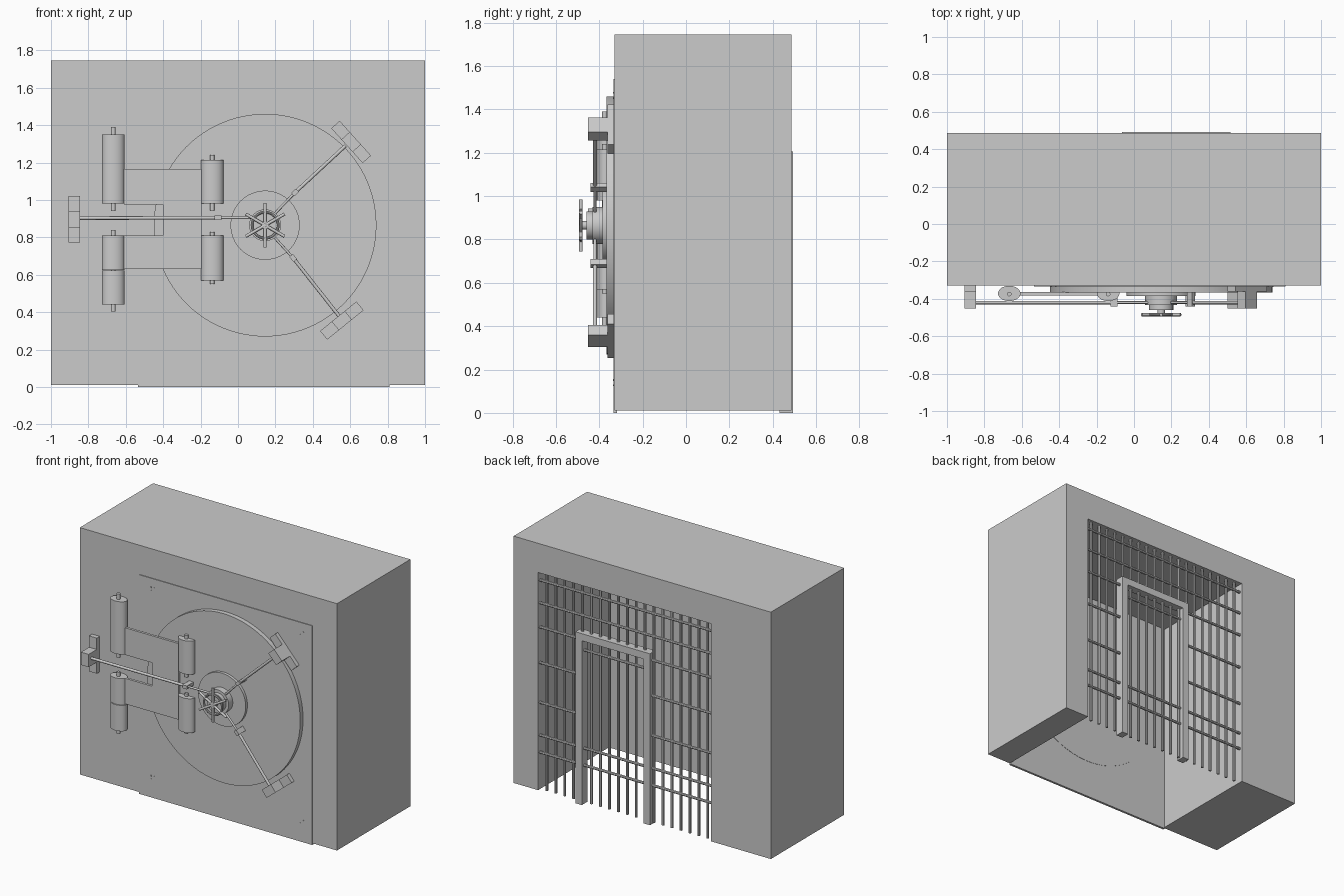
import bpy, bmesh, math
from mathutils import Vector

if "Cube" in bpy.data.objects:
    bpy.data.objects.remove(bpy.data.objects["Cube"])


def finish(name, bm, smooth=False):
    bmesh.ops.recalc_face_normals(bm, faces=bm.faces)
    me = bpy.data.meshes.new(name)
    bm.to_mesh(me)
    bm.free()
    ob = bpy.data.objects.new(name, me)
    bpy.context.collection.objects.link(ob)
    if smooth:
        bpy.ops.object.select_all(action='DESELECT')
        bpy.context.view_layer.objects.active = ob
        ob.select_set(True)
        bpy.ops.object.shade_smooth_by_angle(angle=math.radians(35))
    return ob


def box(name, x0, x1, y0, y1, z0, z1):
    bm = bmesh.new()
    bmesh.ops.create_cube(bm, size=1)
    for v in bm.verts:
        v.co = Vector(((x0 + x1) / 2 + v.co.x * (x1 - x0),
                       (y0 + y1) / 2 + v.co.y * (y1 - y0),
                       (z0 + z1) / 2 + v.co.z * (z1 - z0)))
    return finish(name, bm)


def turned_box(name, x, z, angle, length, width, y0, y1):
    """Box whose length runs along an angle in the xz plane."""
    ob = box(name, -length / 2, length / 2, y0, y1, -width / 2, width / 2)
    ob.location = (x, 0, z)
    ob.rotation_euler.y = -angle
    return ob


def rod(name, a, b, r, seg=12, squash=1):
    """Cylinder between two points; squash flattens it in y when upright."""
    a, b = Vector(a), Vector(b)
    bm = bmesh.new()
    bmesh.ops.create_cone(bm, cap_ends=True, segments=seg, radius1=r, radius2=r,
                          depth=(b - a).length)
    for v in bm.verts:
        v.co.y *= squash
    ob = finish(name, bm, True)
    ob.location = (a + b) / 2
    ob.rotation_euler = Vector((0, 0, 1)).rotation_difference((b - a).normalized()).to_euler()
    return ob


def slab(name, pts, y0, y1):
    """Extrude an xz outline along y."""
    bm = bmesh.new()
    f = bm.faces.new([bm.verts.new((x, y0, z)) for x, z in pts])
    r = bmesh.ops.extrude_face_region(bm, geom=[f])
    bmesh.ops.translate(bm, vec=(0, y1 - y0, 0),
                        verts=[v for v in r['geom'] if isinstance(v, bmesh.types.BMVert)])
    return finish(name, bm)


CX, CZ = 0.145, 0.865          # vault door centre
L, R, TOP = -0.535, 0.81, 1.54  # opening


def disc(name, r, y0, y1, seg=64):
    return rod(name, (CX, y0, CZ), (CX, y1, CZ), r, seg)


# Wall with open passage, and front panel
slab("wall", [(-1, .01), (-1, 1.745), (1, 1.745), (1, .01), (R, .01), (R, TOP), (L, TOP), (L, .01)],
     -0.329, 0.486)
box("front_panel", L, R, -0.334, -0.318, 0, TOP)
for sx in (-0.43, 0.73):
    for sz in (0.14, 1.465):
        for dx, dz in ((-.012, .012), (.012, .012), (-.012, -.012)):
            rod("panel_bolt", (sx + dx, -.337, sz + dz), (sx + dx, -.33, sz + dz), .004, 8)

# Round door and stepped hub
disc("vault_door", 0.595, -0.366, -0.316, 96)
disc("door_boss", 0.185, -0.386, -0.36)
disc("hub_drum", 0.085, -0.432, -0.38, 48)
disc("hub_cap", 0.065, -0.46, -0.43, 48)
disc("wheel_shaft", 0.02, -0.492, -0.455, 24)

# Hand wheel with six spokes
bpy.ops.mesh.primitive_torus_add(major_segments=48, minor_segments=8, major_radius=0.07,
                                 minor_radius=0.007, location=(CX, -0.484, CZ),
                                 rotation=(math.pi / 2, 0, 0))
bpy.context.object.name = "wheel_ring"
bpy.ops.object.shade_smooth_by_angle()
for i in range(6):
    a = math.radians(30 + 60 * i)
    rod("wheel_spoke", (CX, -.485, CZ), (CX + .12 * math.cos(a), -.485, CZ + .12 * math.sin(a)), .0085)

# Three locking arms: start, guide, and end bracket
arms = [((0.09, 0.905), (-0.107, 0.905), (-0.875, 0.897), (-0.85, 0.903), 180),
        ((0.19, 0.92), (0.305, 1.04), (0.605, 1.31), (0.575, 1.29), 42),
        ((0.195, 0.80), (0.295, 0.69), (0.555, 0.355), (0.54, 0.38), -51)]
for start, guide, end, tip, deg in arms:
    a = math.radians(deg)
    rod("lock_arm", (start[0], -.42, start[1]), (guide[0], -.42, guide[1]), .007)
    rod("lock_bolt", (guide[0], -.42, guide[1]), (tip[0], -.42, tip[1]), .0095)
    turned_box("arm_guide", *guide, a, 0.035, 0.024, -0.44, -0.36)
    turned_box("bracket_plate", *end, a, 0.06, 0.25, -0.362, -0.325)
    turned_box("bracket_block", *end, a, 0.06, 0.09, -0.452, -0.33)

# Hinge plate with notch
slab("hinge_plate", [(-.61, .63), (-.195, .63), (-.195, 1.165), (-.61, 1.165), (-.61, .975),
                     (-.40, .975), (-.40, .81), (-.61, .81)], -0.382, -0.364)

# Hinge barrels and pins: x, z range, pin range
for x, z0, z1, p0, p1 in ((-.667, .98, 1.35, .94, 1.39), (-.667, .44, .622, .405, .6),
                          (-.667, .626, .81, .6, .84), (-.138, .98, 1.215, .945, 1.24),
                          (-.138, .57, .81, .55, .83)):
    rod("hinge_barrel", (x, -.371, z0), (x, -.371, z1), .06, 32, .68)
    rod("hinge_pin", (x, -.375, p0), (x, -.375, p1), .012)

# Barred gate at the back
for i in range(19):
    x = -0.49 + 0.0695 * i
    rod("gate_bar", (x, .458, .01), (x, .458, TOP), .0095, 8)
for z in (1.48, 1.32):
    rod("cross_bar", (L, .465, z), (R, .465, z), .0095, 8)
for z in (1.15, 0.90, 0.62, 0.39, 0.27):
    rod("cross_bar_left", (L, .465, z), (-.04, .465, z), .0095, 8)
    rod("cross_bar_right", (.49, .465, z), (R, .465, z), .0095, 8)
for z in (1.08, 0.39, 0.27):
    rod("gate_cross_bar", (-.04, .465, z), (.49, .465, z), .0095, 8)

# Gate frame and latch
slab("gate_frame", [(-.065, 0), (-.065, 1.205), (.515, 1.205), (.515, 0), (.465, 0), (.465, 1.155),
                    (-.015, 1.155), (-.015, 0)], 0.432, 0.493)
